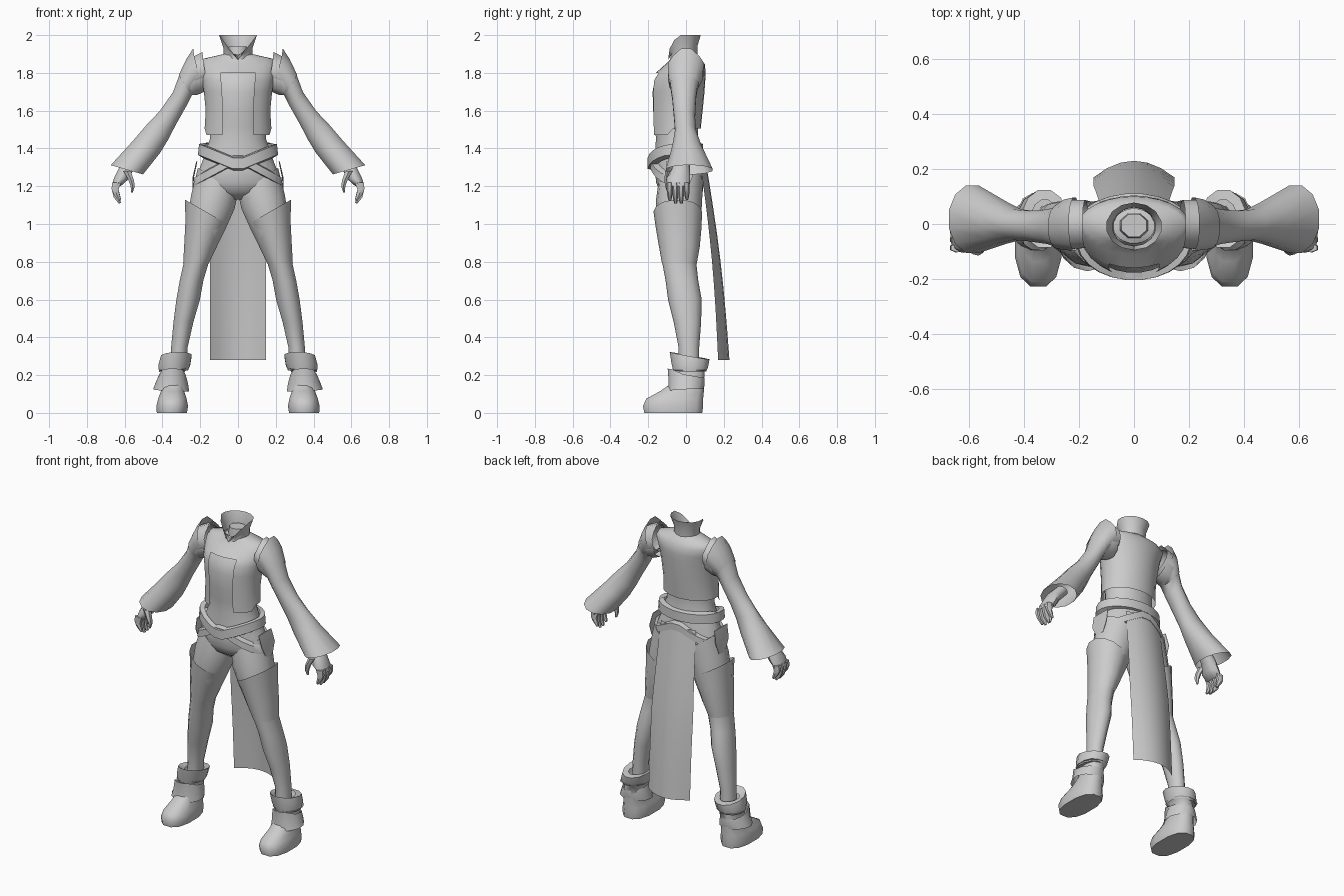
import bpy, bmesh, math

grey = bpy.data.materials.new("light_grey")
grey.diffuse_color = (0.6, 0.6, 0.6, 1)


def finish(name, bm, mirror=False, angle=50):
    bmesh.ops.recalc_face_normals(bm, faces=bm.faces)
    me = bpy.data.meshes.new(name)
    bm.to_mesh(me)
    bm.free()
    me.materials.append(grey)
    ob = bpy.data.objects.new(name, me)
    bpy.context.collection.objects.link(ob)
    bpy.ops.object.select_all(action='DESELECT')
    ob.select_set(True)
    bpy.context.view_layer.objects.active = ob
    bpy.ops.object.shade_smooth_by_angle(angle=math.radians(angle))
    if mirror:
        m = ob.modifiers.new("mirror", 'MIRROR')
        m.use_mirror_merge = False
    return ob


def loft(name, rings, n=14, mirror=False, cap=(False, False), warp=None,
         drop=None, power=1.0, angle=50):
    """Skin rings (x0, z0, x1, z1, y_front, y_back[, front_lift])."""
    bm = bmesh.new()
    rows = []
    for i, r in enumerate(rings):
        x0, z0, x1, z1, yf, yb = r[:6]
        lift = r[6] if len(r) > 6 else 0
        row = []
        for k in range(n):
            t = 2 * math.pi * (k + 0.5) / n
            c, s = (math.copysign(abs(f) ** power, f) for f in (math.cos(t), math.sin(t)))
            p = [(x0 + x1) / 2 + (x1 - x0) / 2 * c,
                 (yf + yb) / 2 + (yb - yf) / 2 * s,
                 (z0 + z1) / 2 + (z1 - z0) / 2 * c - lift * s]
            if warp:
                p = warp(i, *p)
            row.append(bm.verts.new(p))
        rows.append(row)
    for a, b in zip(rows, rows[1:]):
        for k in range(n):
            j = (k + 1) % n
            bm.faces.new((a[k], a[j], b[j], b[k]))
    if cap[0]:
        bm.faces.new(rows[0])
    if cap[1]:
        bm.faces.new(rows[-1])
    if drop:
        dead = [f for f in bm.faces if drop(f.calc_center_median())]
        bmesh.ops.delete(bm, geom=dead, context='FACES')
    return finish(name, bm, mirror, angle)


def flat(z, rx, yf, yb):
    return (-rx, z, rx, z, yf, yb)


# Torso with shirt
loft("shirt", [flat(*r) for r in (
    (1.30, .20, -.165, .085), (1.38, .175, -.165, .075), (1.45, .15, -.16, .065),
    (1.52, .15, -.165, .065), (1.60, .157, -.175, .075), (1.70, .172, -.178, .085),
    (1.77, .18, -.165, .09), (1.83, .185, -.115, .09), (1.87, .16, -.08, .075),
    (1.89, .08, -.07, .055))], n=24, cap=(True, True))

# Short jacket, open at the front below the yoke
def hem(i, x, y, z):
    return (x, y, z - .035 if i == 0 and y < -.08 else z)

loft("jacket", [flat(*r) for r in (
    (1.505, .178, -.185, .078), (1.60, .172, -.188, .088), (1.70, .182, -.19, .098),
    (1.76, .192, -.185, .102), (1.80, .198, -.16, .104), (1.845, .205, -.11, .1),
    (1.875, .185, -.08, .08), (1.90, .075, -.07, .055))], n=26, warp=hem,
    drop=lambda c: abs(c.x) < .083 and c.y < -.1 and c.z < 1.785)

# Neck and pointed open collar
loft("neck", [flat(1.85, .06, -.06, .045), flat(1.94, .05, -.05, .04)], n=8, cap=(True, True))

def notch(i, x, y, z):
    if i > 0 and y < .02:
        z -= (.13 if i == 2 else .05) * max(0, 1 - abs(x) / .1) * min(1, (.02 - y) / .08)
    return (x, y, z)

loft("collar", [flat(1.87, .075, -.085, .06), flat(1.94, .08, -.08, .06),
                flat(2.0, .102, -.095, .078)], n=14, warp=notch)

# Hips and trousers
loft("trouser_seat", [flat(1.36, .18, -.16, .08), flat(1.28, .212, -.165, .09),
                      flat(1.22, .225, -.16, .095), flat(1.17, .19, -.14, .09),
                      flat(1.13, .06, -.08, .05)], n=20, cap=(True, True))
legs = [(.0, 1.15, .215, 1.30, -.145, .09), (.015, 1.08, .25, 1.16, -.16, .085),
        (.065, .97, .272, 1.02, -.155, .078), (.11, .88, .282, .90, -.14, .07),
        (.155, .79, .29, .79, -.125, .055), (.182, .70, .31, .70, -.108, .065),
        (.20, .60, .328, .60, -.095, .083), (.235, .48, .343, .48, -.065, .08),
        (.265, .35, .355, .35, -.04, .07), (.27, .24, .36, .24, -.04, .07)]
loft("leg", legs, mirror=True, cap=(True, True))

# Thigh stocking with a slanted flaring top
loft("stocking", [(.055, 1.0, .283, 1.13, -.172, .085), (.082, .95, .281, 1.01, -.16, .082),
                  (.115, .87, .287, .89, -.143, .073), (.153, .79, .292, .79, -.127, .057)],
     mirror=True)

# Crossing waist belts
def belt(name, z, h, r, dz):
    rx, yf, yb = r
    def drape(i, x, y, zz):
        k = max(0, 1 - abs(x) / rx)
        return (x, y, zz + (dz[0] if y < -.04 else dz[1]) * k)
    loft(name, [flat(z + h, rx - .03, yf + .03, yb - .03), flat(z + h * .8, rx, yf, yb),
                flat(z - h * .8, rx + .006, yf, yb), flat(z - h, rx - .02, yf + .03, yb - .03)],
         n=24, warp=drape)

belt("waist_belt", 1.395, .036, (.208, -.205, .092), (-.085, .0))
belt("hip_belt", 1.225, .026, (.232, -.195, .112), (.125, .12))

# Side pouch flaps
loft("hip_flap", [(.215, 1.33, .222, 1.33, -.11, .03), (.232, 1.25, .24, 1.25, -.10, .04),
                  (.238, 1.18, .242, 1.18, -.06, .01)], n=8, mirror=True, cap=(True, True))

# Long cloth hanging at the back
bm = bmesh.new()
grid = []
for i in range(9):
    f = i / 8
    w = .125 + .022 * min(1, f * 2)
    grid.append([bm.verts.new((w * u, .105 + .125 * f - (.03 + .03 * f) * u * u + .015 * math.sin(f * 3.14),
                               1.33 - 1.05 * f)) for u in (-1, -.67, -.33, 0, .33, .67, 1)])
for a, b in zip(grid, grid[1:]):
    for k in range(6):
        bm.faces.new((a[k], a[k + 1], b[k + 1], b[k]))
finish("back_cloth", bm)

# Sleeves, flaring to an open cuff
loft("sleeve", [(.17, 1.70, .20, 1.89, -.08, .08), (.215, 1.68, .262, 1.88, -.09, .085),
                (.243, 1.68, .312, 1.79, -.085, .065), (.268, 1.63, .345, 1.70, -.075, .055),
                (.33, 1.52, .415, 1.60, -.065, .05), (.365, 1.45, .487, 1.525, -.06, .055),
                (.41, 1.375, .56, 1.44, -.075, .085), (.50, 1.262, .677, 1.312, -.11, .145)],
     mirror=True, n=12)

# Pointed shoulder caps
def spike(i, x, y, z):
    return (x, y, z + (.03 * max(0, 1 - abs(y) / .06) if i == 0 and z > 1.8 else 0))

loft("shoulder_cap", [(.195, 1.74, .238, 1.915, -.10, .10), (.225, 1.70, .275, 1.875, -.098, .092),
                      (.245, 1.68, .315, 1.79, -.09, .07)], n=12, mirror=True, warp=spike)
loft("shoulder_rim", [(.165, 1.74, .188, 1.895, -.09, .09), (.215, 1.70, .255, 1.88, -.095, .09)],
     n=12, mirror=True, warp=spike)

# Hands: palm, four curled fingers, thumb
loft("palm", [(.50, 1.34, .57, 1.37, -.055, .02), (.555, 1.28, .625, 1.31, -.075, .02),
              (.58, 1.235, .658, 1.245, -.105, .022), (.62, 1.20, .67, 1.20, -.10, .018)],
     n=10, mirror=True, cap=(True, True))
for i in range(4):
    y = -.103 + .03 * i
    d = (.015, 0, 0, .02)[i]
    loft("finger_%d" % (i + 1), [(.615, 1.22, .67, 1.22, y, y + .032), (.63, 1.18, .672, 1.185, y, y + .032),
         (.625, 1.145 + d, .66, 1.14 + d, y + .003, y + .031), (.618, 1.112 + d, .632, 1.107 + d, y + .01, y + .026)],
         n=6, mirror=True, cap=(True, True))
loft("thumb", [(.565, 1.28, .61, 1.28, -.11, -.06), (.548, 1.23, .585, 1.24, -.115, -.075),
               (.545, 1.20, .57, 1.20, -.11, -.08), (.556, 1.168, .566, 1.168, -.10, -.085)],
     n=6, mirror=True, cap=(True, True))

# Boots
loft("boot", [(.268, 0, .432, 0, -.225, .09), (.262, .035, .435, .035, -.232, .095),
              (.27, .075, .425, .075, -.215, .095), (.283, .115, .41, .115, -.14, .098),
              (.285, .16, .40, .16, -.075, .098), (.28, .22, .395, .22, -.055, .10),
              (.26, .235, .425, .225, -.07, .115)],
     n=12, mirror=True, power=.8, cap=(True, True))
loft("boot_cuff", [(.262, .225, .42, .215, -.07, .11), (.25, .255, .425, .25, -.08, .12, .01),
                   (.242, .305, .41, .30, -.09, .128, .02), (.275, .29, .375, .29, -.05, .09)],
     n=12, mirror=True)

# Pointed ankle strap
def peak(i, x, y, z):
    return (x, y - (.02 if i == 0 and y < -.04 else 0), z + (.02 if i == 0 and y < -.04 else 0))

loft("ankle_strap", [(.275, .20, .42, .20, -.08, .102, .015), (.262, .155, .438, .16, -.095, .102, .01),
                     (.255, .115, .452, .125, -.10, .095, -.005)], n=12, mirror=True, warp=peak)
